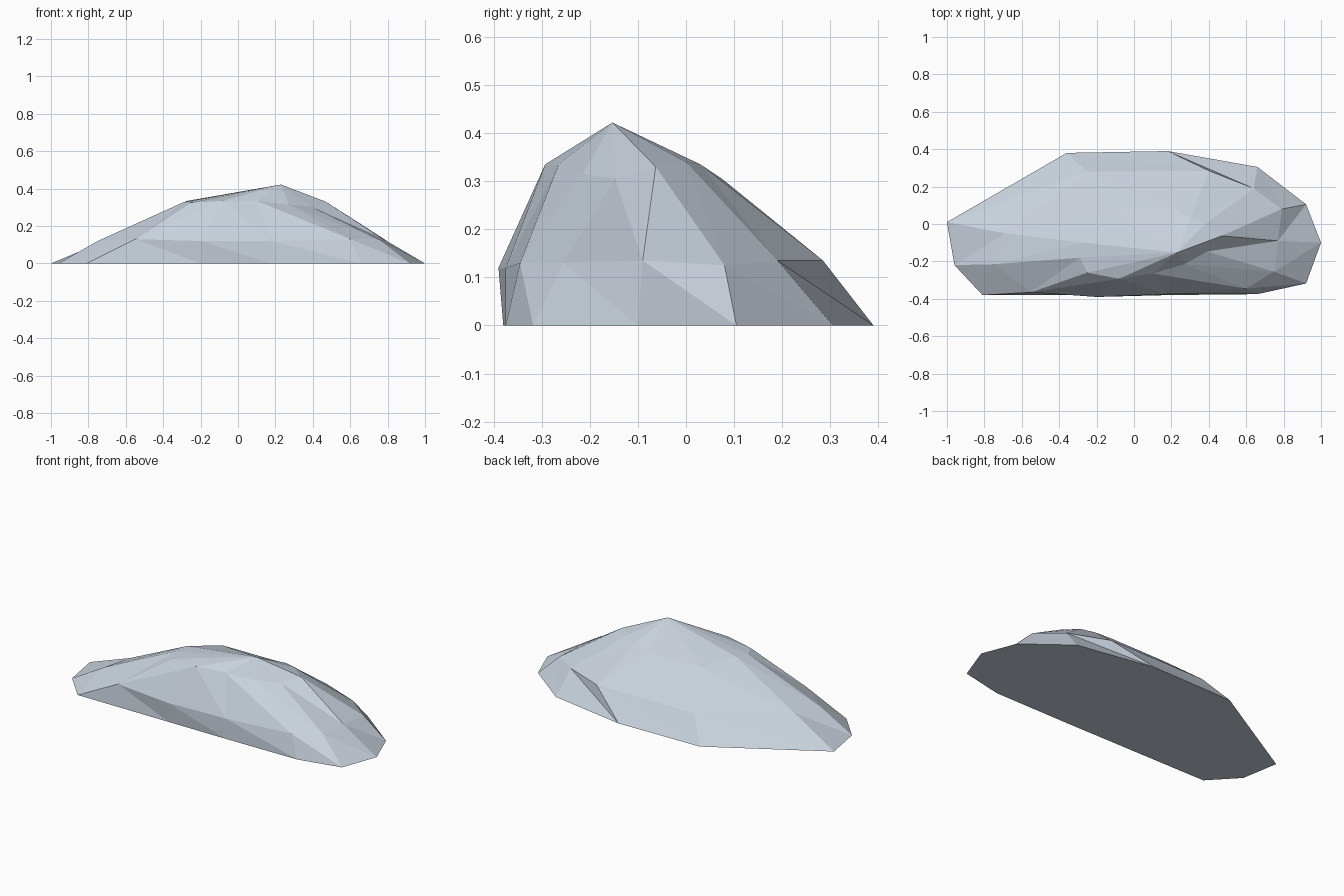
import bpy, bmesh

if "Cube" in bpy.data.objects:
    bpy.data.objects.remove(bpy.data.objects["Cube"])

# Rock contours, counter-clockwise from the right-hand end
FOOT = [(1, -.10), (.92, .105), (.66, .305), (.18, .39), (-.36, .38), (-1, .01),
        (-.96, -.22), (-.81, -.38), (-.2, -.38), (.18, -.38), (.66, -.375), (.92, -.318)]
MIDDLE = [(.77, -.09, .135), (.79, .08, .125), (.64, .19, .135), (.40, .285, .135),
          (-.25, .28, .135), (-.69, -.05, .13), (-.75, -.215, .12), (-.55, -.365, .13),
          (-.2, -.39, .12), (.18, -.375, .12), (.6, -.345, .13), (.75, -.255, .13)]
SHOULDER = [(.47, -.063, .33), (.38, .0, .34), (.30, .03, .335), (.22, .075, .305),
            (-.15, .07, .305), (-.27, -.10, .335), (-.29, -.18, .328), (-.25, -.26, .325),
            (-.08, -.293, .335), (.1, -.265, .335), (.27, -.215, .315), (.39, -.147, .305)]
PEAK = (.23, -.153, .422)

bm = bmesh.new()


def ring(points):
    return [bm.verts.new((p[0], p[1], p[2] if len(p) > 2 else 0)) for p in points]


def bridge(low, high, flipped=()):
    """Join two contours with triangles; flipped quads use the other diagonal."""
    n = len(low)
    for i in range(n):
        a, b, c, d = low[i], low[(i + 1) % n], high[(i + 1) % n], high[i]
        tris = [(a, b, c), (a, c, d)] if i in flipped else [(a, b, d), (b, c, d)]
        for t in tris:
            bm.faces.new(t)


# Underside, two faceted bands and the crown
foot, middle, shoulder = ring(FOOT), ring(MIDDLE), ring(SHOULDER)
bm.faces.new(foot[::-1])
bridge(foot, middle)
bridge(middle, shoulder, flipped={7})
peak = bm.verts.new(PEAK)
for i in range(12):
    bm.faces.new((shoulder[i], shoulder[(i + 1) % 12], peak))

mesh = bpy.data.meshes.new("rock")
bm.to_mesh(mesh)
bm.free()

# One pale stone colour
stone = bpy.data.materials.new("pale blue grey stone")
stone.diffuse_color = (.58, .64, .72, 1)
stone.use_nodes = True
stone.node_tree.nodes["Principled BSDF"].inputs["Base Color"].default_value = stone.diffuse_color
mesh.materials.append(stone)
rock = bpy.data.objects.new("rock", mesh)
bpy.context.collection.objects.link(rock)
